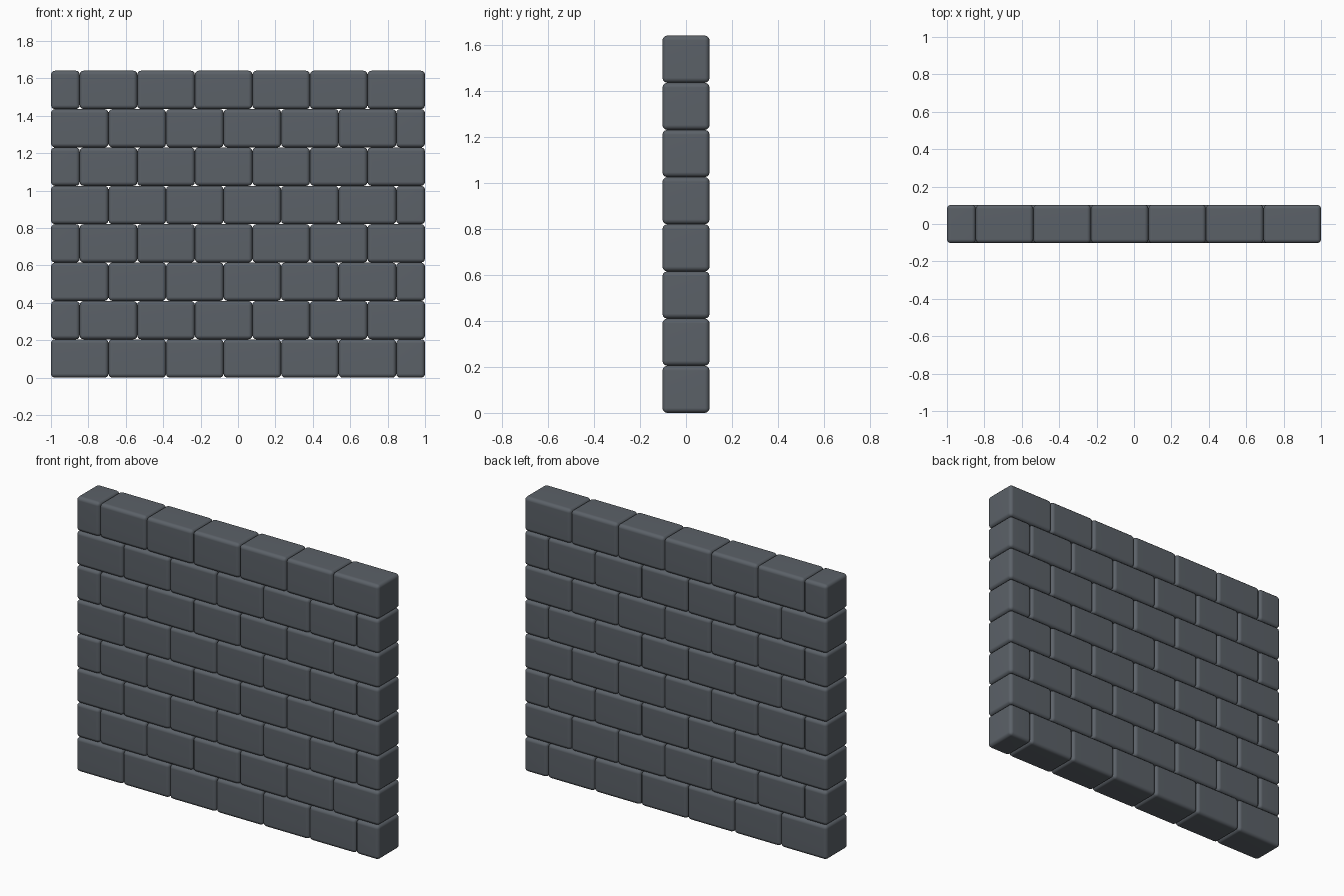
import bpy, bmesh

if "Cube" in bpy.data.objects:
    bpy.data.objects.remove(bpy.data.objects["Cube"])

L = 2 / 6.5          # full brick length
H = L / 1.5          # brick height and depth
ROWS = 8

slate = bpy.data.materials.new("slate")
slate.diffuse_color = (0.105, 0.12, 0.138, 1)
slate.use_nodes = True
slate.node_tree.nodes["Principled BSDF"].inputs["Base Color"].default_value = slate.diffuse_color


def brick_mesh(name, length):
    """Rounded block, shared by every brick of that length."""
    bm = bmesh.new()
    bmesh.ops.create_cube(bm, size=1)
    bmesh.ops.scale(bm, vec=(length, H, H), verts=bm.verts)
    flat = bmesh.ops.bevel(bm, geom=bm.edges[:], offset=0.021, segments=3,
                           profile=0.5, affect='EDGES')
    for f in bm.faces:
        f.smooth = True
    me = bpy.data.meshes.new(name)
    bm.to_mesh(me)
    bm.free()
    me.materials.append(slate)
    return me


full = brick_mesh("full_brick", L)
half = brick_mesh("half_brick", L / 2)

# Running bond: the half brick swaps ends on each course
for row in range(ROWS):
    course = [(full, L)] * 6
    course = course + [(half, L / 2)] if row % 2 == 0 else [(half, L / 2)] + course
    x = -1.0
    for i, (me, length) in enumerate(course):
        ob = bpy.data.objects.new(f"brick_row{row + 1}_{i + 1}", me)
        ob.location = (x + length / 2, 0, (row + 0.5) * H)
        bpy.context.collection.objects.link(ob)
        # keep the large faces flat in shading
        wn = ob.modifiers.new("weighted_normals", 'WEIGHTED_NORMAL')
        wn.keep_sharp = True
        x += length
